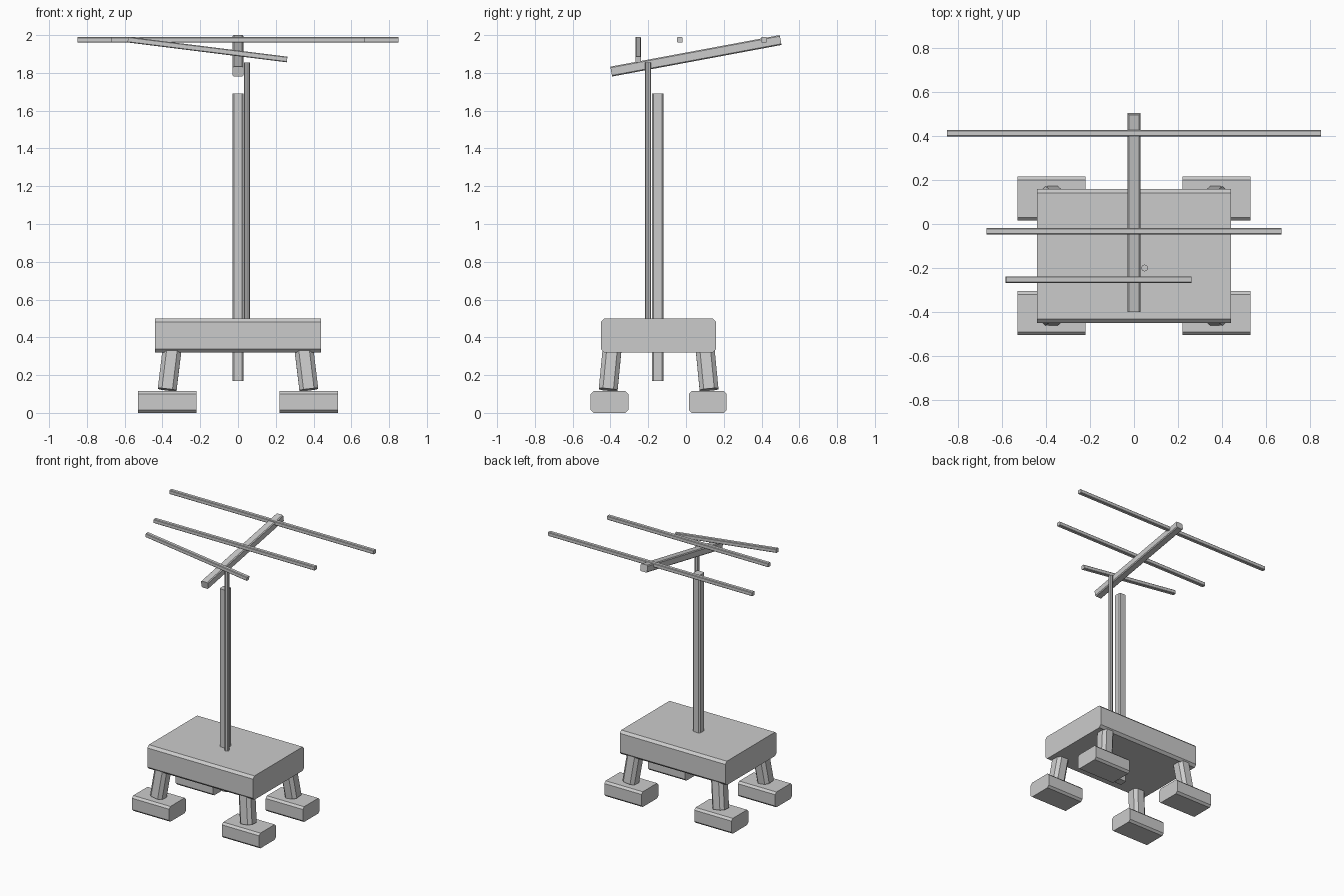
import bpy
import bmesh
from math import radians
from mathutils import Vector

if "Cube" in bpy.data.objects:
    bpy.data.objects.remove(bpy.data.objects["Cube"])

# One plain grey for everything
grey = bpy.data.materials.new("light grey")
grey.use_nodes = True
colour = (0.6, 0.6, 0.6, 1)
grey.diffuse_color = colour
grey.node_tree.nodes["Principled BSDF"].inputs["Base Color"].default_value = colour


def finish(name, bm):
    mesh = bpy.data.meshes.new(name)
    bm.to_mesh(mesh)
    bm.free()
    mesh.materials.append(grey)
    obj = bpy.data.objects.new(name, mesh)
    bpy.context.collection.objects.link(obj)
    return obj


def beam(name, start, end, width, depth, chamfer):
    """Box running from start to end, its long edges chamfered."""
    start, end = Vector(start), Vector(end)
    along = end - start
    bm = bmesh.new()
    bmesh.ops.create_cube(bm, size=1)
    bmesh.ops.scale(bm, vec=(width, depth, along.length), verts=bm.verts)
    long_edges = [e for e in bm.edges
                  if abs(e.verts[0].co.z - e.verts[1].co.z) > along.length / 2]
    bmesh.ops.bevel(bm, geom=long_edges, offset=chamfer, segments=1,
                    profile=0.5, affect='EDGES')
    obj = finish(name, bm)
    obj.location = (start + end) / 2
    # Keep the cross-section upright for beams along x or y
    if abs(along.x) > abs(along.z):
        obj.rotation_euler = along.to_track_quat('Z', 'Y').to_euler()
    else:
        obj.rotation_euler = Vector((0, 0, 1)).rotation_difference(along).to_euler()
    return obj


# Base block, long edges chamfered
beam("base_block", (-0.44, -0.145, 0.41), (0.44, -0.145, 0.41), 0.61, 0.18, 0.018).rotation_euler = (
    radians(90), 0, radians(90))

# Four splayed legs with block feet
for side, sx in (("right", -1), ("left", 1)):
    for end, sy in (("front", -1), ("back", 1)):
        mid = -0.145
        beam(f"{end}_{side}_leg",
             (sx * 0.375, mid + sy * 0.267, 0.123),
             (sx * 0.345, mid + sy * 0.243, 0.37), 0.1, 0.1, 0.022)
        foot = beam(f"{end}_{side}_foot",
                    (sx * 0.22, mid + sy * 0.26, 0.058),
                    (sx * 0.53, mid + sy * 0.26, 0.058), 0.2, 0.115, 0.015)
        foot.rotation_euler = (radians(90), 0, radians(90))

# Main mast and the thin rod beside it
beam("mast", (0, -0.15, 0.17), (0, -0.15, 1.69), 0.06, 0.06, 0.008)
bm = bmesh.new()
bmesh.ops.create_cone(bm, cap_ends=True, segments=8, radius1=0.016,
                      radius2=0.016, depth=1.5)
rod = finish("thin_rod", bm)
rod.location = (0.048, -0.2, 1.105)

# Tilted boom
beam("boom", (0, -0.396, 1.807), (0, 0.501, 1.974), 0.057, 0.053, 0.006)

# Cross bars
beam("long_cross_bar", (-0.85, 0.413, 1.975), (0.85, 0.413, 1.975), 0.03, 0.03, 0.004)
beam("middle_cross_bar", (-0.67, -0.033, 1.975), (0.67, -0.033, 1.975), 0.03, 0.03, 0.004)
beam("short_cross_bar", (-0.583, -0.253, 1.976), (0.26, -0.253, 1.871), 0.03, 0.03, 0.004)
